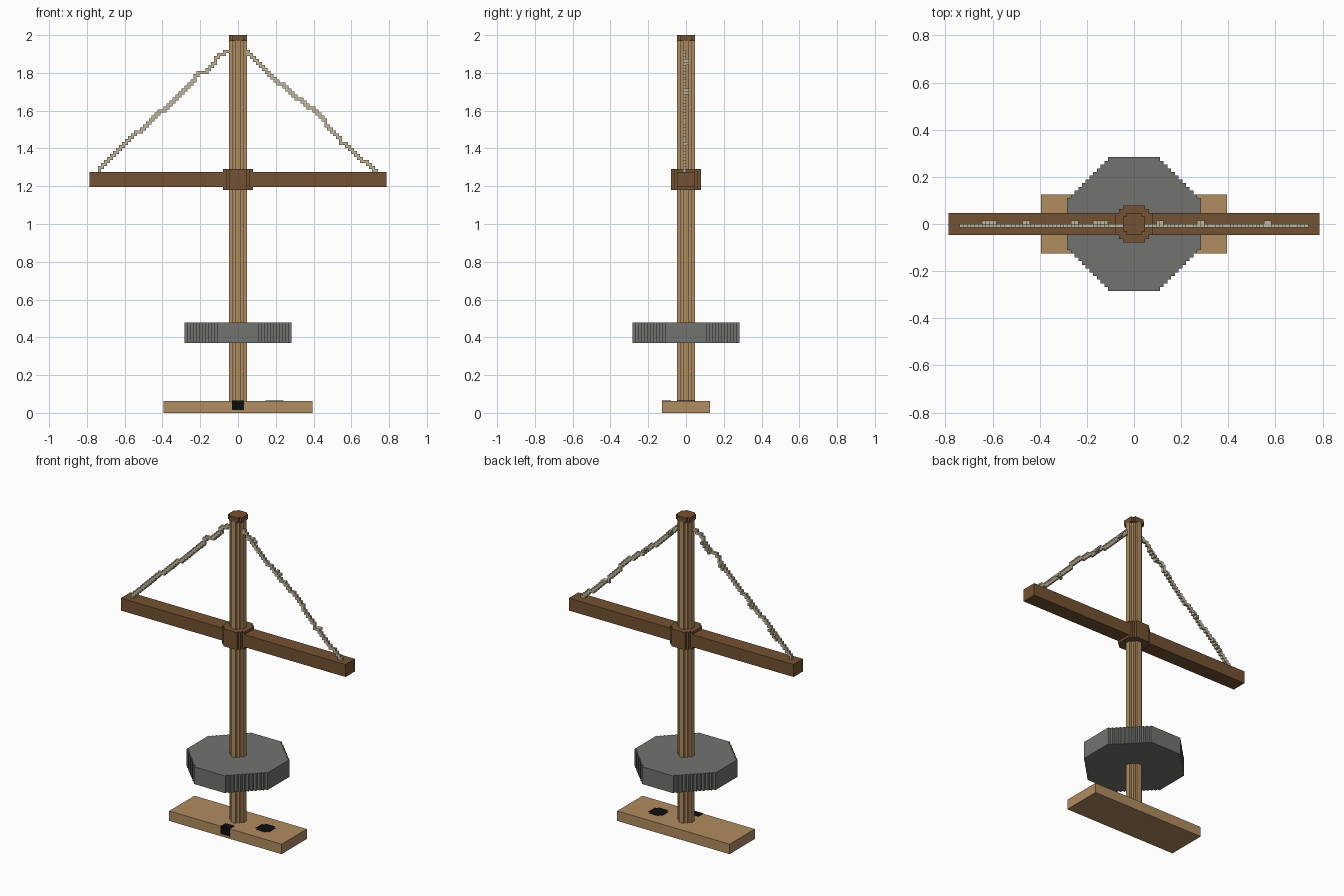
import bpy, bmesh, math

if "Cube" in bpy.data.objects:
    bpy.data.objects.remove(bpy.data.objects["Cube"])

V = 2 / 127  # size of one block


def material(name, rgb):
    m = bpy.data.materials.new(name)
    m.diffuse_color = (*rgb, 1)
    m.use_nodes = True
    m.node_tree.nodes["Principled BSDF"].inputs["Base Color"].default_value = m.diffuse_color
    return m


TAN = material("light wood", (0.434, 0.262, 0.117))
BROWN = material("dark wood", (0.171, 0.084, 0.032))
GREY = material("stone grey", (0.168, 0.168, 0.160))
ROPE = material("rope cream", (0.52, 0.46, 0.31))
BLACK = material("black", (0.004, 0.004, 0.004))


def finish(name, bm, mat):
    bmesh.ops.remove_doubles(bm, verts=bm.verts, dist=1e-6)
    bmesh.ops.recalc_face_normals(bm, faces=bm.faces)
    mesh = bpy.data.meshes.new(name)
    bm.to_mesh(mesh)
    bm.free()
    mesh.materials.append(mat)
    obj = bpy.data.objects.new(name, mesh)
    bpy.context.collection.objects.link(obj)
    return obj


def box(name, x0, x1, y0, y1, z0, z1, mat):
    bm = bmesh.new()
    bmesh.ops.create_cube(bm, size=1)
    for v in bm.verts:
        v.co.x = x1 if v.co.x > 0 else x0
        v.co.y = y1 if v.co.y > 0 else y0
        v.co.z = z1 if v.co.z > 0 else z0
    return finish(name, bm, mat)


def stepped_octagon(name, half, cut, z0, z1, mat, cx=0.0):
    """Prism whose corners are cut by a staircase of unit blocks."""
    corner = [(half, half - cut)]
    for k in range(cut):
        corner += [(half - k - 1, half - cut + k), (half - k - 1, half - cut + k + 1)]
    outline = []
    for q in range(4):
        c, s = round(math.cos(q * math.pi / 2)), round(math.sin(q * math.pi / 2))
        outline += [(x * c - y * s, x * s + y * c) for x, y in corner]
    bm = bmesh.new()
    base = bm.faces.new([bm.verts.new((cx + x * V, y * V, z0)) for x, y in outline])
    ext = bmesh.ops.extrude_face_region(bm, geom=[base], use_keep_orig=True)
    for g in ext["geom"]:
        if isinstance(g, bmesh.types.BMVert):
            g.co.z = z1
    return finish(name, bm, mat)


def blocks(name, cells, mat):
    """Skin of a set of unit blocks, outer faces only."""
    bm = bmesh.new()
    for cell in cells:
        for axis in range(3):
            for side in (0, 1):
                near = list(cell)
                near[axis] += 2 * side - 1
                if tuple(near) in cells:
                    continue
                quad = []
                for a, b in ((0, 0), (1, 0), (1, 1), (0, 1)):
                    p = list(cell)
                    p[axis] += side
                    p[(axis + 1) % 3] += a
                    p[(axis + 2) % 3] += b
                    quad.append(bm.verts.new([c * V for c in p]))
                if not side:
                    quad.reverse()
                bm.faces.new(quad)
    mesh = bpy.data.meshes.new(name)
    bm.to_mesh(mesh)
    bm.free()
    mesh.materials.append(mat)
    bpy.context.collection.objects.link(bpy.data.objects.new(name, mesh))


def rope(name, path, bumps):
    """Blocky rope following (x, z) points, with blocks bulging backwards."""
    def height(i):
        x = (i + 0.5) * V
        for (xa, za), (xb, zb) in zip(path, path[1:]):
            if x <= xb:
                break
        return math.floor((za + (zb - za) * (x - xa) / (xb - xa)) / V)

    first, last = round(path[0][0] / V), round(path[-1][0] / V)
    cells = set()
    for i in range(first, last):
        lo, hi = sorted((height(i), height(min(i + 1, last - 1))))
        cells |= {(i, -1, k) for k in range(lo, hi + 1)}
    for bx in bumps:
        i = round(bx / V)
        cells |= {(i, 0, height(i)), (i + 1, 0, height(i + 1))}
    blocks(name, cells, ROPE)


# foot plank with its dark notch and round spot
box("foot_plank", -25 * V, 25 * V, -8 * V, 8 * V, 0, 4 * V, TAN)
box("front_notch", -2 * V, 2 * V, -8 * V - 0.002, -8 * V + 0.001, V, 4 * V + 0.002, BLACK)
box("top_notch", -2 * V, 2 * V, -8 * V, -5 * V, 4 * V - 0.001, 4 * V + 0.002, BLACK)
stepped_octagon("dark_spot", 3, 1, 4 * V - 0.001, 4 * V + 0.002, BLACK, cx=0.193)

# upright pole and its cap
stepped_octagon("pole", 3, 2, 3 * V, 125 * V, TAN)
stepped_octagon("pole_cap", 3, 1, 125 * V, 2.0, BROWN)

# stone weight
stepped_octagon("stone_disc", 18, 11, 0.370, 0.479, GREY)

# cross beam and hub
box("cross_beam", -50 * V, 50 * V, -3 * V, 3 * V, 76 * V, 81 * V, BROWN)
stepped_octagon("beam_hub", 5, 2, 75 * V, 82 * V, BROWN)

# ropes from the pole top to the beam ends
rope("left_rope",
     [(-0.745, 1.275), (-0.6, 1.416), (-0.45, 1.55), (-0.31, 1.67),
      (-0.2, 1.795), (-0.135, 1.825), (-0.11, 1.87), (-0.04, 1.93)],
     [-0.645, -0.61, -0.465, -0.275, -0.18, -0.135])
rope("right_rope",
     [(0.04, 1.93), (0.125, 1.85), (0.23, 1.745), (0.315, 1.675),
      (0.43, 1.585), (0.56, 1.43), (0.745, 1.275)],
     [0.1, 0.275, 0.545])
